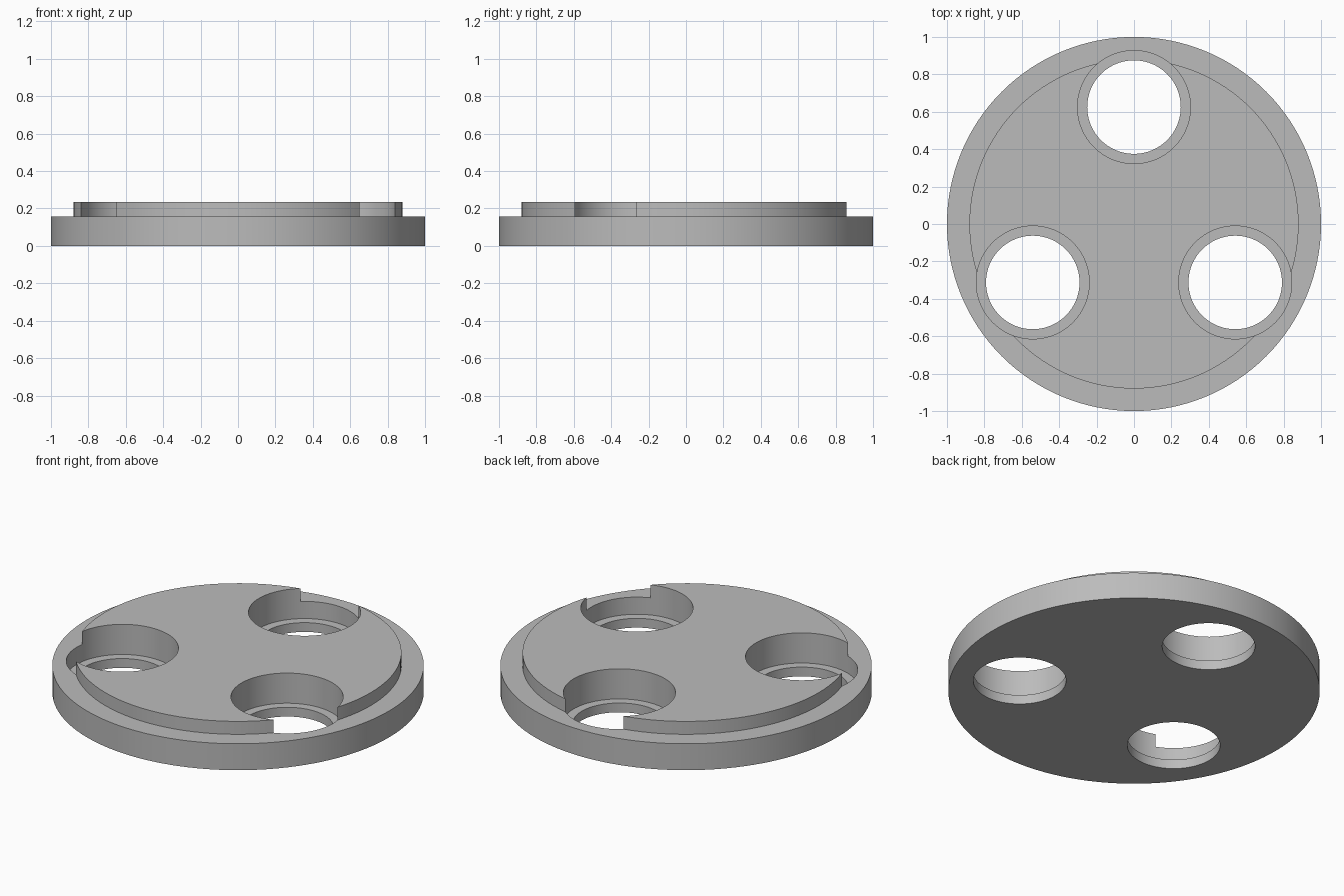
import bpy, bmesh
from math import sin, cos, pi, radians

cube = bpy.data.objects.get("Cube")
if cube:
    bpy.data.objects.remove(cube, do_unlink=True)

# Single plain grey
grey = bpy.data.materials.new("plain grey")
grey.use_nodes = True
colour = (0.5, 0.5, 0.5, 1)
grey.diffuse_color = colour
grey.node_tree.nodes["Principled BSDF"].inputs["Base Color"].default_value = colour


def turned(name, profile, centre=(0, 0), sides=96):
    """Solid of revolution from (radius, height) points, bottom to top."""
    bm = bmesh.new()
    rings = [[bm.verts.new((r * cos(2 * pi * i / sides), r * sin(2 * pi * i / sides), z))
              for i in range(sides)] for r, z in profile]
    for low, high in zip(rings, rings[1:]):
        for i in range(sides):
            j = (i + 1) % sides
            bm.faces.new((low[i], low[j], high[j], high[i]))
    bm.faces.new(rings[0][::-1])
    bm.faces.new(rings[-1])
    mesh = bpy.data.meshes.new(name)
    bm.to_mesh(mesh)
    bm.free()
    mesh.materials.append(grey)
    obj = bpy.data.objects.new(name, mesh)
    obj.location = (*centre, 0)
    bpy.context.collection.objects.link(obj)
    return obj


# Disc with a raised, narrower top step
BASE_TOP, STEP_TOP, SEAT = 0.157, 0.234, 0.055
disc = turned("stepped_disc", [(1, 0), (1, BASE_TOP), (0.88, BASE_TOP), (0.88, STEP_TOP)], sides=128)
bpy.context.view_layer.objects.active = disc
disc.select_set(True)

# Three counterbored through holes, evenly spaced
for k in range(3):
    a = radians(90 + 120 * k)
    cutter = turned("hole_cutter", [(0.25, -0.1), (0.25, SEAT), (0.302, SEAT), (0.302, 0.4)],
                    (0.625 * cos(a), 0.625 * sin(a)))
    cutter.hide_render = True
    cut = disc.modifiers.new("hole", "BOOLEAN")
    cut.operation = "DIFFERENCE"
    cut.solver = "EXACT"
    cut.object = cutter
    bpy.ops.object.modifier_apply(modifier=cut.name)
    bpy.data.objects.remove(cutter, do_unlink=True)

bpy.ops.object.shade_smooth_by_angle(angle=radians(30))
